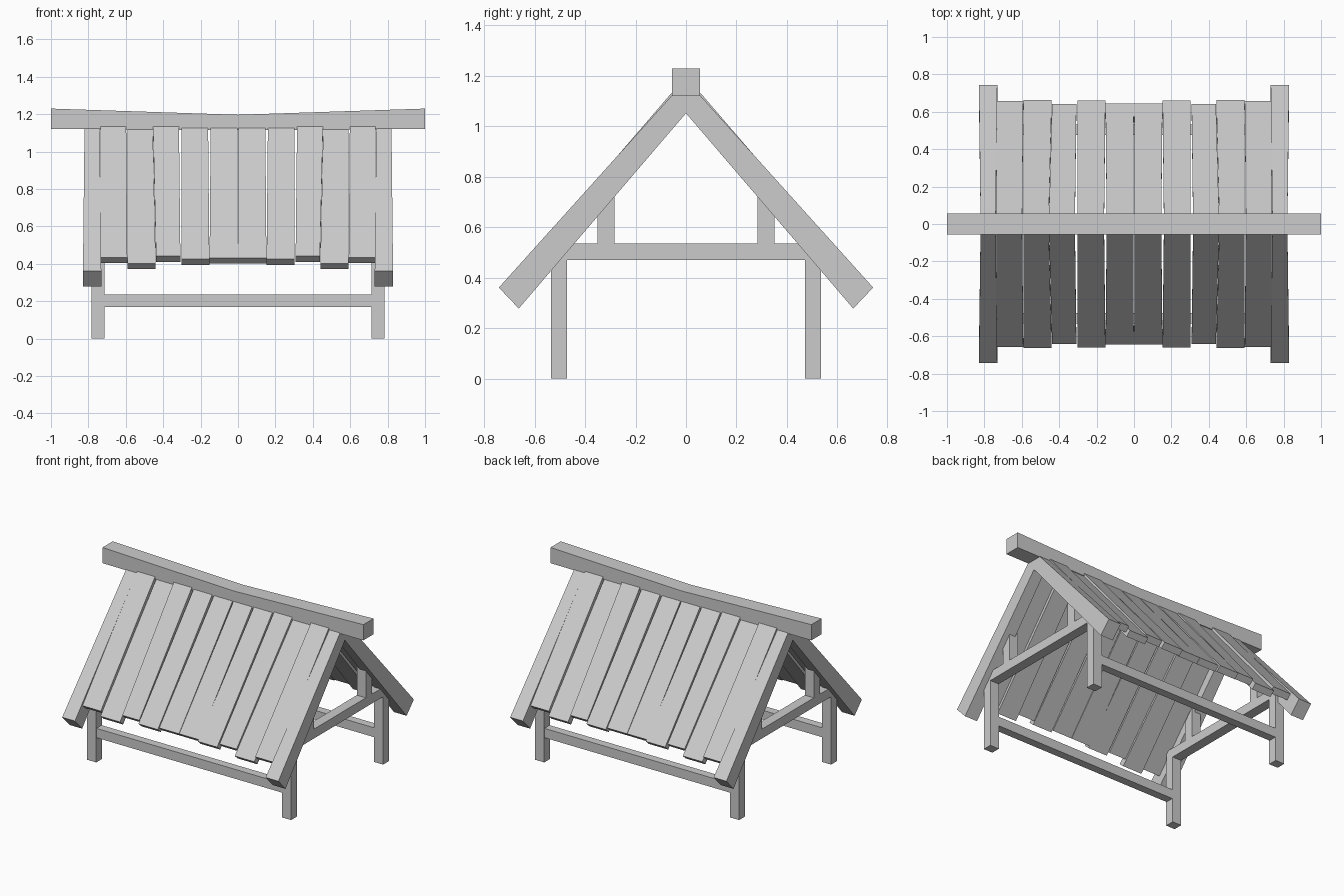
import bpy
import bmesh

cube = bpy.data.objects.get("Cube")
if cube:
    bpy.data.objects.remove(cube, do_unlink=True)

wood = bpy.data.materials.new("grey_wood")
wood.use_nodes = True
GREY = (0.6, 0.6, 0.6, 1)
wood.diffuse_color = GREY
wood.node_tree.nodes["Principled BSDF"].inputs["Base Color"].default_value = GREY


def loft(name, sections):
    """Solid skinned through a row of four-cornered sections."""
    bm = bmesh.new()
    rings = [[bm.verts.new(p) for p in s] for s in sections]
    for a, b in zip(rings, rings[1:]):
        for i in range(4):
            j = (i + 1) % 4
            bm.faces.new((a[i], a[j], b[j], b[i]))
    bm.faces.new(rings[0])
    bm.faces.new(rings[-1])
    bmesh.ops.recalc_face_normals(bm, faces=bm.faces)
    mesh = bpy.data.meshes.new(name)
    bm.to_mesh(mesh)
    bm.free()
    mesh.materials.append(wood)
    obj = bpy.data.objects.new(name, mesh)
    bpy.context.collection.objects.link(obj)
    return obj


def box(name, x, y, z):
    return loft(name, [[(x[0], v, z[0]), (x[1], v, z[0]),
                        (x[1], v, z[1]), (x[0], v, z[1])] for v in y])


def slope_section(x, outer, inner, side):
    """Cross-section of a sloping board; outer and inner are (y, z)."""
    return [(x[0], side * outer[0], outer[1]), (x[1], side * outer[0], outer[1]),
            (x[1], side * inner[0], inner[1]), (x[0], side * inner[0], inner[1])]


# Sagging ridge beam
loft("ridge_beam", [[(x, -0.055, low), (x, 0.055, low), (x, 0.055, high), (x, -0.055, high)]
                    for x, low, high in ((-1, 1.121, 1.23), (0, 1.115, 1.197), (1, 1.121, 1.23))])

# Frame: rafters, posts, struts, tie beams and rails
for sx, hand in ((-1, "right"), (1, "left")):
    frame_x = (sx * 0.713, sx * 0.782)
    box(f"tie_beam_{hand}", frame_x, (-0.53, 0.53), (0.47, 0.535))
    for sy, end in ((-1, "front"), (1, "back")):
        cx = sx * 0.78
        loft(f"rafter_{end}_{hand}", [
            slope_section((cx - 0.04, cx + 0.04), (0, 1.185), (0, 1.052), sy),
            slope_section((cx - 0.049, cx + 0.049), (0.742, 0.361), (0.663, 0.278), sy)])
        box(f"post_{end}_{hand}", frame_x, (sy * 0.472, sy * 0.535), (0, 0.47))
        loft(f"strut_{end}_{hand}", [
            [(x, sy * 0.283, 0.53), (x, sy * 0.35, 0.53),
             (x, sy * 0.35, 0.67), (x, sy * 0.283, 0.75)] for x in frame_x])
for sy, end in ((-1, "front"), (1, "back")):
    box(f"rail_{end}", (-0.72, 0.72), (sy * 0.475, sy * 0.532), (0.17, 0.235))

# Roof planks: top edges x, bottom edges x, ridge height, eave y, eave z
PLANKS = [
    (-0.735, -0.598, -0.737, -0.592, 1.135, 0.658, 0.435),
    (-0.592, -0.456, -0.590, -0.440, 1.112, 0.664, 0.402),
    (-0.455, -0.316, -0.438, -0.308, 1.135, 0.642, 0.441),
    (-0.302, -0.160, -0.302, -0.153, 1.127, 0.660, 0.425),
    (-0.146, -0.004, -0.152, -0.001, 1.125, 0.645, 0.431),
]
for sx, hand in ((-1, "left"), (1, "right")):
    for sy, end in ((-1, "front"), (1, "back")):
        for n, (t0, t1, b0, b1, ridge, ey, ez) in enumerate(PLANKS, 1):
            # Run each plank a little way into the ridge beam
            slope = (ridge - ez) / (ey - 0.055)
            top = (0.03, ridge + slope * 0.025)
            loft(f"plank_{end}_{hand}_{n}", [
                slope_section((sx * t0, sx * t1), top, (top[0] - 0.03, top[1] - 0.03), sy),
                slope_section((sx * b0, sx * b1), (ey, ez), (ey - 0.034, ez - 0.03), sy)])
